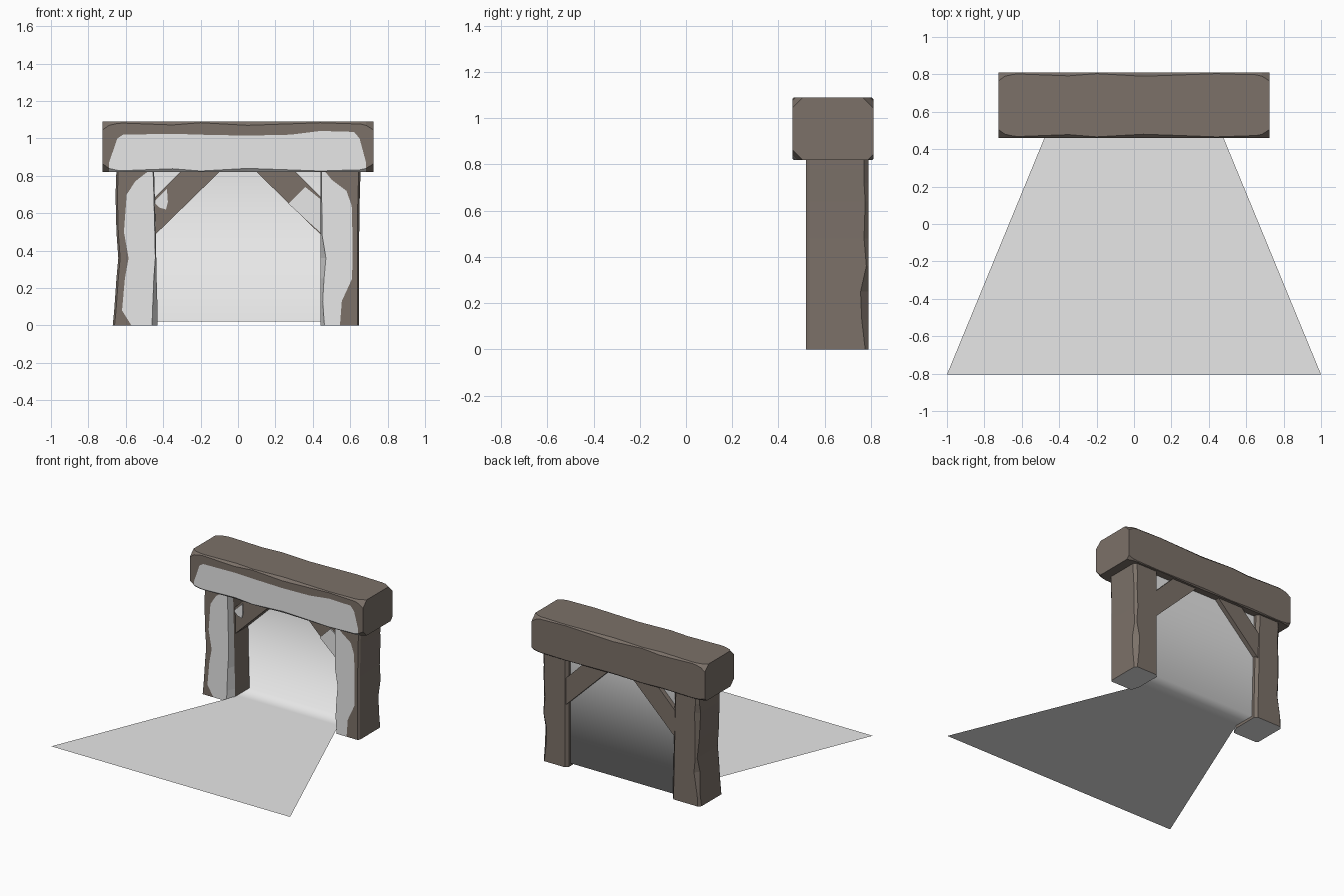
import bpy, bmesh

cube = bpy.data.objects.get("Cube")
if cube:
    bpy.data.objects.remove(cube, do_unlink=True)


def material(name, rgb):
    m = bpy.data.materials.new(name)
    m.use_nodes = True
    m.diffuse_color = (*rgb, 1)
    m.node_tree.nodes["Principled BSDF"].inputs["Base Color"].default_value = (*rgb, 1)
    return m


BARK = material("dark_brown_wood", (0.2, 0.165, 0.14))
PALE = material("pale_grey", (0.8, 0.8, 0.8))


def finish(name, bm, mats, fix_normals=True):
    if fix_normals:
        bmesh.ops.recalc_face_normals(bm, faces=bm.faces)
    mesh = bpy.data.meshes.new(name)
    bm.to_mesh(mesh)
    bm.free()
    for m in mats:
        mesh.materials.append(m)
    obj = bpy.data.objects.new(name, mesh)
    bpy.context.collection.objects.link(obj)
    return obj


def loft(name, rings, pale_strips=(), pale_caps=False):
    """Skin matching rings; the listed strips around the ring are pale."""
    bm = bmesh.new()
    loops = [[bm.verts.new(p) for p in ring] for ring in rings]
    n = len(loops[0])
    for a, b in zip(loops, loops[1:]):
        for i in range(n):
            j = (i + 1) % n
            f = bm.faces.new((a[i], a[j], b[j], b[i]))
            f.material_index = int(i in pale_strips)
    for cap in (loops[0], loops[-1]):
        bm.faces.new(cap).material_index = int(pale_caps)
    return finish(name, bm, (BARK, PALE))


def prism(name, outline, y0, y1, mat):
    """Extrude an x-z outline along y."""
    bm = bmesh.new()
    face = bm.faces.new([bm.verts.new((x, y0, z)) for x, z in outline])
    new = bmesh.ops.extrude_face_region(bm, geom=[face])["geom"]
    bmesh.ops.translate(bm, vec=(0, y1 - y0, 0),
                        verts=[v for v in new if isinstance(v, bmesh.types.BMVert)])
    return finish(name, bm, (mat,))


def post(name, side, rows):
    """Rows: height, outer x, edge of the pale cut, front inner x, inner x, back chamfer."""
    rings = []
    for z, out, cut, front, inner, c in rows:
        section = [(out, .79 - c), (out, .535), (out - .01, .52), (cut, .52), (front, .52),
                   (inner, .58), (inner, .77), (inner + .02, .79), (out - c, .79)]
        rings.append([(side * x, y, z) for x, y in section])
    return loft(name, rings, (3, 4), True)


# Rough hewn posts
post("right_post", -1, [
    (0, .67, .57, .46, .43, .02),
    (.08, .662, .62, .457, .43, .015),
    (.25, .65, .605, .45, .435, .03),
    (.36, .64, .585, .442, .437, .01),
    (.5, .65, .61, .445, .44, .02),
    (.7, .655, .595, .45, .445, .03),
    (.77, .652, .55, .452, .447, .02),
    (.84, .65, .46, .455, .449, .02)])
post("left_post", 1, [
    (0, .648, .545, .462, .442, .015),
    (.13, .648, .555, .453, .442, .03),
    (.25, .648, .61, .46, .442, .035),
    (.36, .648, .612, .47, .442, .01),
    (.48, .648, .612, .45, .442, .02),
    (.64, .65, .608, .448, .442, .015),
    (.72, .652, .58, .447, .442, .02),
    (.78, .654, .5, .447, .442, .02),
    (.84, .655, .452, .447, .442, .02)])

# Lintel beam: station x, top of the pale cut, edge chamfer
rings = []
for x, cut, c in [(-.725, .87, .045), (-.69, .87, .02), (-.645, 1.0, .01), (-.615, 1.02, .008),
                  (-.35, 1.025, .018), (-.2, 1.02, .006), (.05, 1.015, .02), (.28, 1.02, .012),
                  (.44, 1.04, .006), (.62, 1.035, .012), (.65, 1.0, .012),
                  (.685, .87, .02), (.725, .87, .045)]:
    section = [(.46, .82 + c), (.46, cut), (.46, 1.09 - c), (.46 + c, 1.09), (.81 - c, 1.09),
               (.81, 1.09 - c), (.81, .82 + c / 2), (.81 - c / 2, .82), (.46 + c, .82)]
    rings.append([(x, y, z) for y, z in section])
beam = loft("lintel_beam", rings, (0, 8))
for f in beam.data.polygons:
    if abs(f.center.x) > .69 or f.normal.z < -.9:
        f.material_index = 0

# Diagonal corner braces
for name, s in (("right_brace", -1), ("left_brace", 1)):
    outline = [(.52, .41), (.1, .82), (.08, .85), (.28, .85), (.52, .61)]
    prism(name, [(s * x, z) for x, z in outline], .6, .785, BARK)

# Pale chipped cuts on the braces
prism("right_brace_cut", [(-.45, .66), (-.38, .73), (-.375, .66), (-.385, .62), (-.42, .63)],
      .592, .602, PALE)
prism("left_brace_cut", [(.27, .65), (.36, .74), (.46, .66), (.46, .48)], .592, .602, PALE)

# Ground sheet that turns up into the back wall
bm = bmesh.new()
rows = [[bm.verts.new((s * w, y, z)) for s in (-1, 1)]
        for w, y, z in [(1, -.805, .02), (.45, .53, .02), (.45, .6, .02),
                        (.45, .75, .02), (.45, .75, .88)]]
for (a, b), (c, d) in zip(rows, rows[1:]):
    bm.faces.new((a, b, d, c)).smooth = True
finish("ground_and_back_wall", bm, (PALE,), False)
